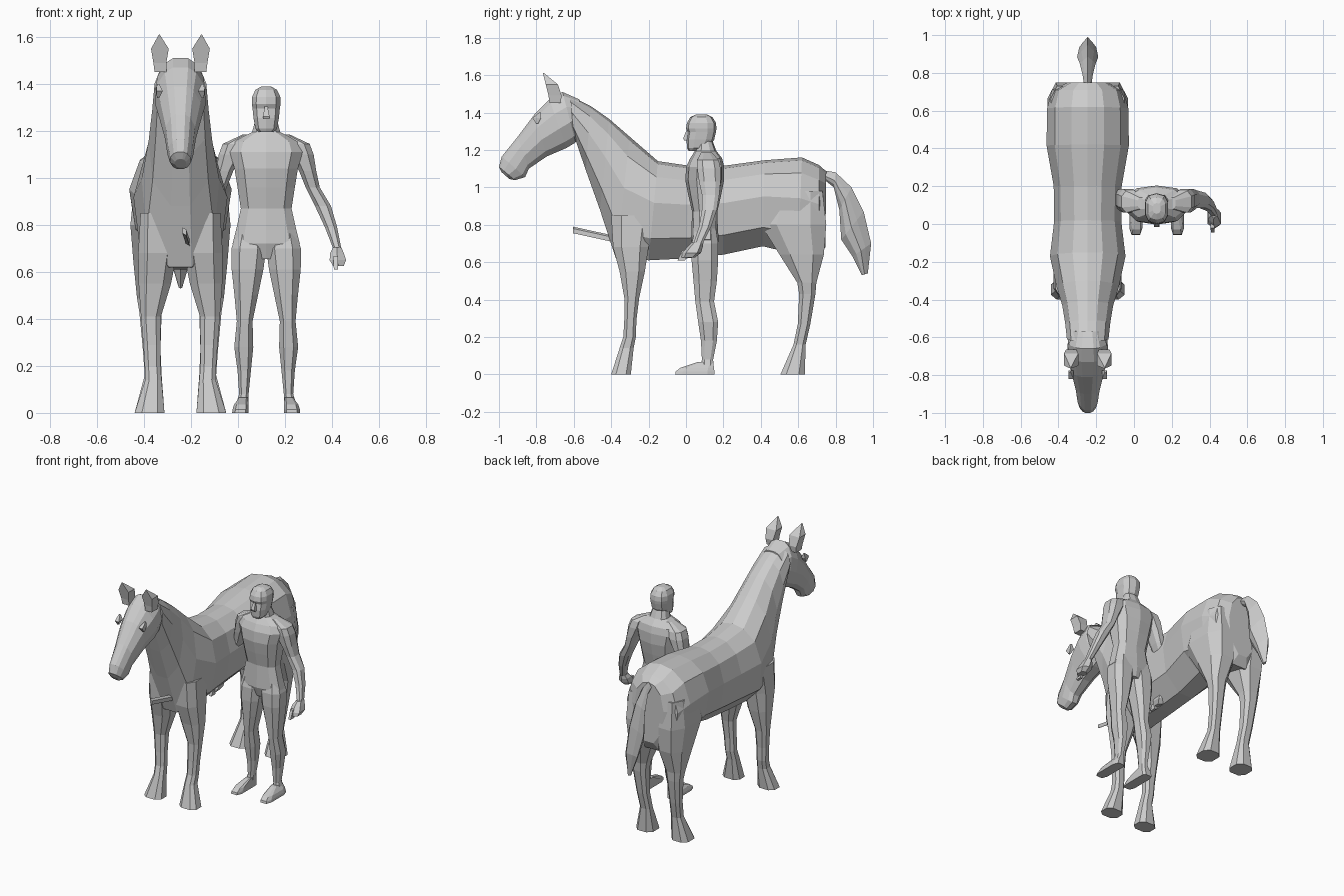
import bpy, bmesh, math

HORSE_X, MAN_X = -0.245, 0.12

grey = bpy.data.materials.new("plain grey")
grey.diffuse_color = (0.6, 0.6, 0.6, 1)


def loft(name, rings):
    """Skin a list of equal-length point rings and cap both ends."""
    bm = bmesh.new()
    loops = [[bm.verts.new(p) for p in ring] for ring in rings]
    n = len(loops[0])
    for a, b in zip(loops, loops[1:]):
        for i in range(n):
            j = (i + 1) % n
            bm.faces.new((a[i], a[j], b[j], b[i]))
    bm.faces.new(loops[0])
    bm.faces.new(loops[-1])
    bmesh.ops.recalc_face_normals(bm, faces=bm.faces)
    mesh = bpy.data.meshes.new(name)
    bm.to_mesh(mesh)
    bm.free()
    mesh.materials.append(grey)
    ob = bpy.data.objects.new(name, mesh)
    bpy.context.collection.objects.link(ob)
    return ob


BARREL = [(0, 0), (.03, .4), (.16, .8), (.42, 1), (.78, .88), (1, .3)]
SKULL = [(0, .3), (.08, .62), (.3, .95), (.6, 1), (.88, .7), (1, .3)]
RIDGE = [(0, 0), (.3, .6), (.55, 1), (.8, .7), (1, 0)]


def spine_loft(name, sections, profile, cx=HORSE_X):
    """Symmetric loft; a section is top y,z, bottom y,z and half width."""
    rings = []
    for ay, az, by, bz, w in sections:
        right = [(w * k, ay + (by - ay) * t, az + (bz - az) * t) for t, k in profile]
        left = [(-x, y, z) for x, y, z in reversed(right) if x > 1e-6]
        rings.append([(cx + x, y, z) for x, y, z in right + left])
    return loft(name, rings)


def column(name, sections, cx, side=1, n=8, square=.75):
    """Loft of level sections: z, x from, x to, y from, y to (x from cx)."""
    def bend(v):
        return math.copysign(abs(v) ** square, v)
    top = bend(math.cos(math.pi / n))
    rings = []
    for z, x0, x1, y0, y1 in sections:
        ring = []
        for i in range(n):
            a = 2 * math.pi * (i + .5) / n
            u, v = bend(math.cos(a)) / top, bend(math.sin(a)) / top
            ring.append((cx + side * ((x0 + x1) / 2 + u * (x1 - x0) / 2),
                         (y0 + y1) / 2 + v * (y1 - y0) / 2, z))
        rings.append(ring)
    return loft(name, rings)


# Horse trunk and neck, from rump to poll
spine_loft("horse_body", [
    (.75, 1.085, .745, .68, .11),
    (.71, 1.12, .71, .62, .19),
    (.62, 1.16, .60, .64, .215),
    (.42, 1.145, .41, .685, .218),
    (.20, 1.115, .20, .64, .18),
    (.02, 1.115, .0, .62, .178),
    (-.15, 1.14, -.2, .61, .2),
    (-.30, 1.27, -.375, .62, .165),
    (-.41, 1.365, -.46, .88, .135),
    (-.51, 1.435, -.535, 1.09, .12),
    (-.62, 1.49, -.60, 1.28, .11)], BARREL)

# Horse head, from poll to muzzle
spine_loft("horse_head", [
    (-.57, 1.47, -.56, 1.34, .08),
    (-.66, 1.51, -.59, 1.24, .105),
    (-.73, 1.47, -.64, 1.21, .108),
    (-.81, 1.39, -.745, 1.165, .09),
    (-.90, 1.27, -.84, 1.10, .066),
    (-.985, 1.165, -.86, 1.055, .055),
    (-1.0, 1.11, -.915, 1.038, .045),
    (-.985, 1.08, -.945, 1.045, .025)], SKULL)

# Tail
spine_loft("tail", [
    (.74, 1.09, .74, 1.04, .02),
    (.80, 1.08, .79, 1.0, .028),
    (.885, 1.0, .82, .88, .042),
    (.95, .87, .83, .72, .056),
    (.99, .70, .89, .63, .045),
    (.972, .54, .94, .53, .008)], RIDGE)

FRONT_LEG = [(.85, .04, .17, -.40, -.17), (.68, .015, .18, -.39, -.2),
             (.55, .04, .178, -.355, -.22), (.41, .083, .168, -.33, -.25),
             (.29, .085, .158, -.33, -.265), (.2, .085, .152, -.335, -.268),
             (.14, .08, .15, -.355, -.28), (0, .068, .195, -.40, -.295)]
HIND_LEG = [(.98, .06, .195, .46, .73), (.8, .03, .213, .40, .75),
            (.64, .025, .2, .50, .737), (.49, .07, .185, .595, .697),
            (.43, .08, .175, .605, .692), (.27, .085, .16, .598, .665),
            (.16, .08, .152, .575, .64), (0, .068, .195, .505, .635)]
EAR = [(1.45, .06, .11, -.73, -.67), (1.49, .06, .115, -.735, -.665),
       (1.55, .05, .125, -.75, -.685), (1.61, .088, .092, -.765, -.758)]
EYE = [(1.34, .09, .1, -.80, -.79), (1.37, .075, .103, -.82, -.775),
       (1.40, .09, .1, -.785, -.775)]

# Man's limbs
LEG = [(.78, .03, .12, .05, .16), (.70, .0, .148, .03, .172),
       (.61, .012, .147, .03, .172), (.5, .035, .135, .04, .165),
       (.39, .058, .125, .05, .15), (.28, .055, .136, .065, .172),
       (.18, .065, .122, .08, .165), (.08, .075, .115, .085, .145),
       (0, .075, .14, .075, .152)]
FOOT = [(.065, .078, .115, .06, .145), (.035, .075, .137, -.03, .15),
        (.015, .075, .143, -.055, .152), (0, .075, .145, -.058, .152)]
ARM = [(1.185, .06, .10, .08, .14), (1.145, .09, .185, .06, .175),
       (1.10, .10, .202, .06, .185), (1.03, .14, .213, .07, .185),
       (.96, .168, .228, .085, .178), (.88, .208, .276, .085, .165),
       (.79, .25, .302, .07, .135), (.70, .285, .32, .04, .09)]
HAND = [(.705, .285, .32, .035, .09), (.68, .272, .33, .01, .085),
        (.65, .27, .34, -.015, .075), (.625, .285, .33, -.02, .045)]
THUMB = [(.665, .285, .305, -.02, .02), (.61, .288, .305, -.045, -.005)]

for side, label in ((-1, "right"), (1, "left")):
    column("horse_front_leg_" + label, FRONT_LEG, HORSE_X, side)
    column("horse_hind_leg_" + label, HIND_LEG, HORSE_X, side)
    column("horse_ear_" + label, EAR, HORSE_X, side, n=4)
    column("horse_eye_" + label, EYE, HORSE_X, side, n=4)
    column("man_leg_" + label, LEG, MAN_X, side)
    column("man_foot_" + label, FOOT, MAN_X, side, square=.5)
    column("man_arm_" + label, ARM, MAN_X, side)
    column("man_hand_" + label, HAND, MAN_X, side, n=6)
    column("man_thumb_" + label, THUMB, MAN_X, side, n=4)

# Man's trunk with neck
TORSO = [(.655, .05, .05, .16), (.72, .143, .03, .172), (.78, .128, .032, .168),
         (.87, .108, .035, .165), (.96, .122, .015, .185), (1.04, .135, .0, .2),
         (1.11, .155, .005, .2), (1.155, .14, .025, .19), (1.195, .06, .05, .16),
         (1.25, .045, .06, .14)]
column("man_torso", [(z, -w, w, a, b) for z, w, a, b in TORSO], MAN_X, n=10)

# Man's head and nose
HEAD = [(1.195, .03, .015, .07), (1.21, .046, .008, .12), (1.255, .054, .005, .148),
        (1.295, .058, .012, .157), (1.315, .061, .003, .16), (1.345, .06, .008, .157),
        (1.375, .046, .025, .14), (1.39, .02, .055, .11)]
column("man_head", [(z, -w, w, a, b) for z, w, a, b in HEAD], MAN_X, n=10)
column("man_nose", [(1.25, -.014, .014, -.01, .03), (1.262, -.014, .014, -.015, .03),
                    (1.305, -.006, .006, .002, .03)], MAN_X, n=4)

# Thin strap end standing out from the chest
loft("chest_strap", [
    [(-.237, -.605, .79), (-.220, -.605, .78), (-.220, -.605, .755), (-.237, -.605, .765)],
    [(-.222, -.40, .745), (-.205, -.40, .735), (-.205, -.40, .71), (-.222, -.40, .72)]])
